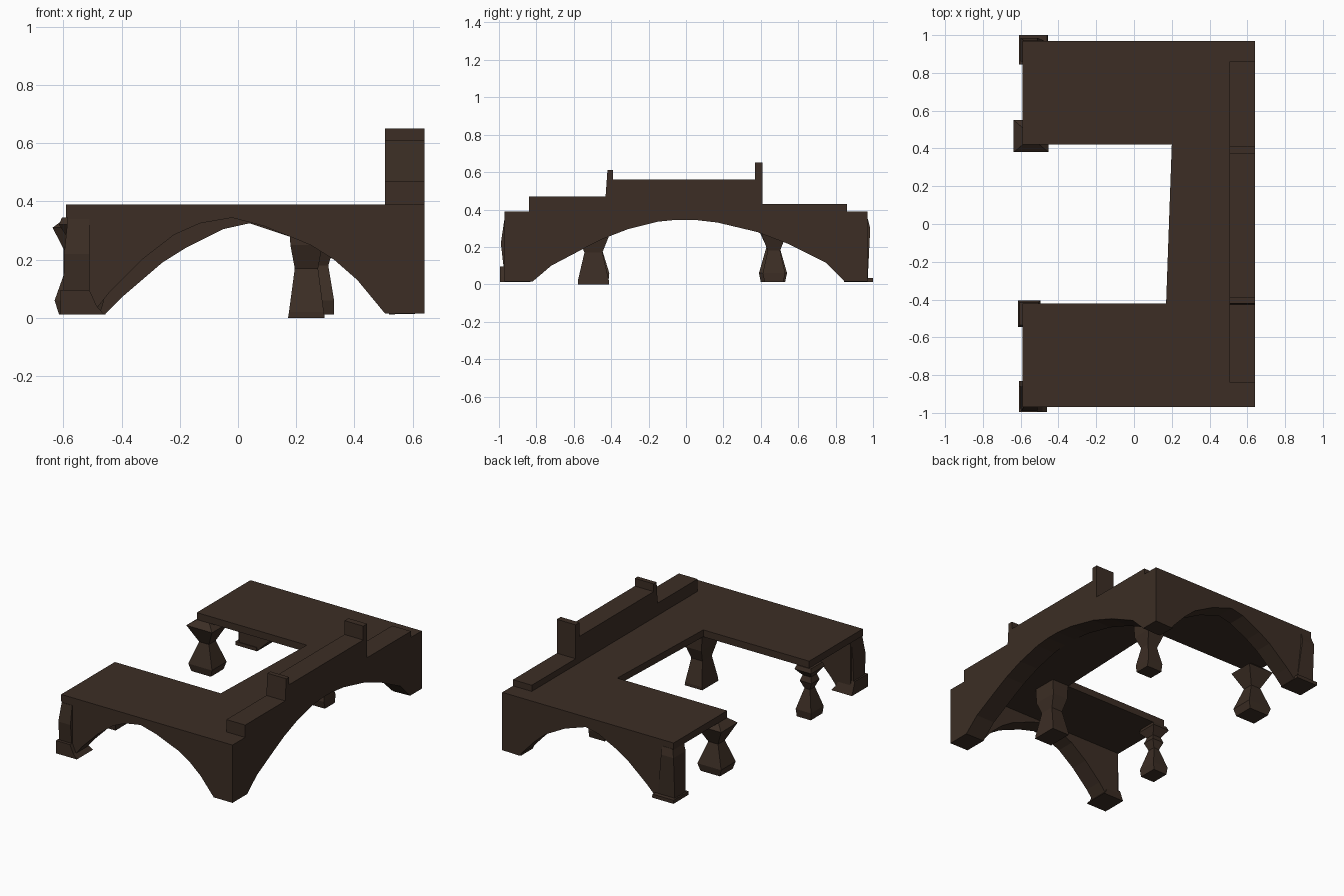
import bpy, bmesh
from mathutils import Vector

wood = bpy.data.materials.new("dark brown wood")
wood.diffuse_color = (0.045, 0.027, 0.018, 1)


def finish(name, bm):
    bmesh.ops.recalc_face_normals(bm, faces=bm.faces)
    me = bpy.data.meshes.new(name)
    bm.to_mesh(me)
    bm.free()
    me.materials.append(wood)
    ob = bpy.data.objects.new(name, me)
    bpy.context.collection.objects.link(ob)
    return ob


def prism(name, points, depth):
    """Extrude a flat outline (3D points) along a vector."""
    bm = bmesh.new()
    face = bm.faces.new([bm.verts.new(p) for p in points])
    ext = bmesh.ops.extrude_face_region(bm, geom=[face])
    moved = [v for v in ext["geom"] if isinstance(v, bmesh.types.BMVert)]
    bmesh.ops.translate(bm, vec=Vector(depth), verts=moved)
    return finish(name, bm)


def loft(name, rings):
    """Four-sided post from rings of (z, x0, x1, y0, y1)."""
    bm = bmesh.new()
    loops = [[bm.verts.new(p) for p in ((x0, y0, z), (x1, y0, z), (x1, y1, z), (x0, y1, z))]
             for z, x0, x1, y0, y1 in rings]
    for a, b in zip(loops, loops[1:]):
        for i in range(4):
            j = (i + 1) % 4
            bm.faces.new((a[i], a[j], b[j], b[i]))
    bm.faces.new(loops[0])
    bm.faces.new(loops[-1])
    return finish(name, bm)


def leg(name, cx, cy, profile):
    """Hourglass leg from (z, half x, half y)."""
    loft(name, [(z, cx - hx, cx + hx, cy - hy, cy + hy) for z, hx, hy in profile])


# U-shaped desk top
T, B = 0.39, 0.345
outline = [(-0.59, -0.97), (0.64, -0.97), (0.64, 0.97), (-0.59, 0.97),
           (-0.59, 0.42), (0.20, 0.42), (0.17, -0.42), (-0.59, -0.42)]
prism("desk_top", [(x, y, B) for x, y in outline], (0, 0, T - B))

# Arched outer panels
back_arch = [(-0.82, 0.015), (-0.72, 0.10), (-0.53, 0.20), (-0.44, 0.245), (-0.31, 0.295),
             (-0.15, 0.335), (0, 0.35), (0.17, 0.33), (0.38, 0.28), (0.55, 0.215),
             (0.75, 0.115), (0.85, 0.015)]
front_arch = [(-0.50, 0.015), (-0.44, 0.09), (-0.33, 0.20), (-0.22, 0.285), (-0.13, 0.325),
              (-0.02, 0.344), (0.09, 0.315), (0.25, 0.25), (0.33, 0.20), (0.41, 0.13),
              (0.505, 0.015)]
rear_arch = [(-0.455, 0.015), (-0.40, 0.07), (-0.26, 0.19), (-0.18, 0.24), (-0.05, 0.305),
             (0.04, 0.325), (0.19, 0.275), (0.33, 0.20), (0.41, 0.13), (0.52, 0.012)]

# Long panel, with the stepped ledge and its two dividers as one outline
steps = [(0.97, T), (0.86, T), (0.86, 0.43), (0.41, 0.43), (0.41, 0.65), (0.37, 0.65),
         (0.37, 0.56), (-0.39, 0.56), (-0.39, 0.61), (-0.42, 0.61), (-0.43, 0.47),
         (-0.84, 0.47), (-0.84, T), (-0.97, T)]
long_outline = [(-0.97, 0.015)] + back_arch + [(0.97, 0.015)] + steps
prism("long_panel_with_ledge", [(0.64, y, z) for y, z in long_outline], (-0.135, 0, 0))

for name, arch, y, d in (("front_side_panel", front_arch, -0.97, 0.12),
                         ("rear_side_panel", rear_arch, 0.97, -0.12)):
    pts = [(-0.585, 0.015)] + arch + [(0.64, 0.015), (0.64, T), (-0.585, T)]
    prism(name, [(x, y, z) for x, z in pts], (0, d, 0))

# Slightly bulged end posts and feet of the side panels
loft("front_end_post", [(0.09, -0.60, -0.51, -0.975, -0.86), (0.22, -0.597, -0.51, -0.99, -0.86),
                        (0.34, -0.585, -0.51, -0.972, -0.86)])
loft("front_end_foot", [(0.012, -0.61, -0.46, -0.995, -0.83), (0.04, -0.61, -0.485, -0.995, -0.84),
                        (0.095, -0.61, -0.51, -0.995, -0.86)])
loft("rear_end_post", [(0.035, -0.60, -0.48, 0.86, 0.972), (0.30, -0.60, -0.51, 0.86, 0.985),
                       (0.35, -0.585, -0.51, 0.86, 0.972)])
loft("rear_end_foot", [(0.012, -0.61, -0.455, 0.845, 1.0), (0.035, -0.61, -0.46, 0.845, 1.0)])

# Hourglass legs at the inner edges
leg("rear_end_leg", -0.545, 0.465, [(0.012, 0.07, 0.065), (0.06, 0.085, 0.075), (0.20, 0.035, 0.035),
                                    (0.31, 0.092, 0.085), (B, 0.045, 0.045)])
leg("front_end_leg", -0.555, -0.475, [(0.012, 0.05, 0.06), (0.06, 0.055, 0.065), (0.19, 0.02, 0.025),
                                      (0.24, 0.042, 0.042), (0.275, 0.03, 0.03), (0.32, 0.06, 0.07),
                                      (B, 0.05, 0.06)])
leg("rear_inner_leg", 0.275, 0.47, [(0.012, 0.055, 0.05), (0.06, 0.055, 0.06), (0.18, 0.035, 0.033),
                                    (0.26, 0.06, 0.065), (B, 0.075, 0.055)])
leg("front_inner_leg", 0.235, -0.495, [(0.0, 0.063, 0.083), (0.02, 0.06, 0.083), (0.17, 0.04, 0.048),
                                       (0.25, 0.055, 0.08), (B, 0.06, 0.08)])
